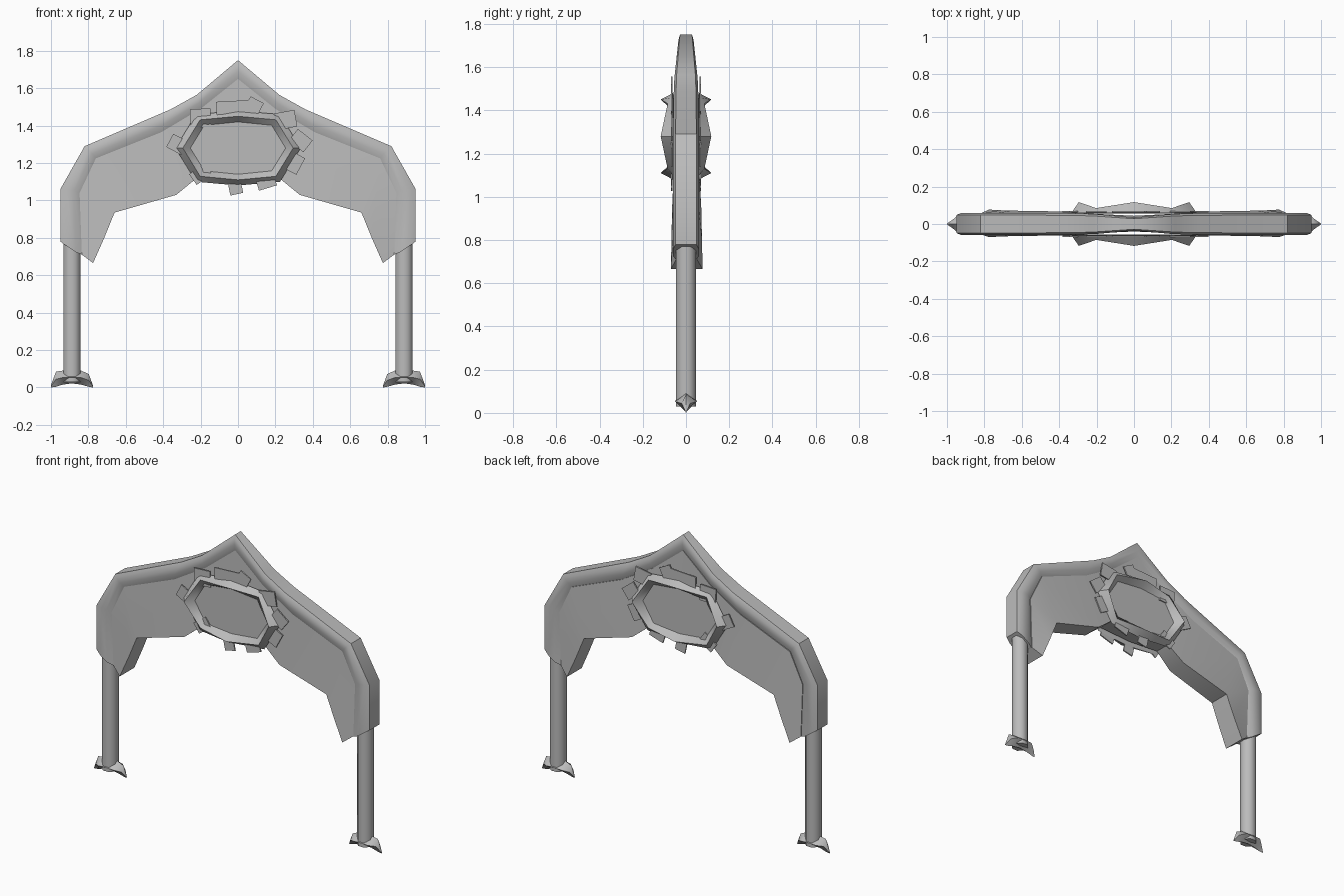
import bpy, math
from mathutils import Vector

cube = bpy.data.objects.get("Cube")
if cube:
    bpy.data.objects.remove(cube)

stone = bpy.data.materials.new("grey stone")
stone.use_nodes = True
GREY = (0.5, 0.5, 0.5, 1)
stone.diffuse_color = GREY
stone.node_tree.nodes["Principled BSDF"].inputs["Base Color"].default_value = GREY


def make(name, verts, faces, mirror=(True, False), smooth=35):
    """Mesh object, optionally mirrored across x and y."""
    mesh = bpy.data.meshes.new(name)
    mesh.from_pydata([tuple(v) for v in verts], [], faces)
    mesh.materials.append(stone)
    obj = bpy.data.objects.new(name, mesh)
    bpy.context.collection.objects.link(obj)
    bpy.ops.object.select_all(action='DESELECT')
    obj.select_set(True)
    bpy.context.view_layer.objects.active = obj
    bpy.ops.object.mode_set(mode='EDIT')
    bpy.ops.mesh.select_all(action='SELECT')
    bpy.ops.mesh.normals_make_consistent(inside=False)
    bpy.ops.object.mode_set(mode='OBJECT')
    if any(mirror):
        mod = obj.modifiers.new("mirror", 'MIRROR')
        mod.use_axis = (mirror[0], mirror[1], False)
    if smooth:
        bpy.ops.object.shade_smooth_by_angle(angle=math.radians(smooth))
    return obj


def loft(name, sections, loop=False, cap_start=False, cap_end=True, **kw):
    """Skin between closed cross-sections with equal point counts."""
    n, m = len(sections[0]), len(sections)
    verts = [p for s in sections for p in s]
    faces = []
    for i in range(m if loop else m - 1):
        a, b = i * n, (i + 1) % m * n
        faces += [(a + j, a + (j + 1) % n, b + (j + 1) % n, b + j) for j in range(n)]
    if cap_start:
        faces.append(tuple(range(n)))
    if cap_end:
        faces.append(tuple(range((m - 1) * n, m * n)))
    return make(name, verts, faces, **kw)


def two_sided(front, back=1.0):
    """Close a front half-section with its copy on the back."""
    return front + [(x, -y * back, z) for x, y, z in reversed(front)]


# Guide lines of one half of the arch, from the peak to the foot
outer = [(0, 1.75), (.22, 1.565), (.36, 1.487), (.82, 1.29), (.95, 1.06), (.95, .78)]
lip = [(0, 1.69), (.21, 1.52), (.40, 1.405), (.78, 1.25), (.875, 1.055), (.87, .725)]
groove = [(0, 1.65), (.2, 1.49), (.41, 1.365), (.76, 1.225), (.847, 1.04), (.835, .71)]
hem = [(0, 1.10), (.22, 1.12), (.33, 1.03), (.66, .935), (.715, .8), (.775, .665)]
depth = [.035, .054, .058, .06, .06, .06]
inset = [.028, .04, .045, .048, .046, .046]
flare = [.04, .05, .06, .065, .067, .07]

# Outer band and the hanging panel below it
band, panel = [], []
for o, l, g, h, d, i, f in zip(outer, lip, groove, hem, depth, inset, flare):
    s = Vector(o).lerp(Vector(l), .4)
    band.append(two_sided([(o[0], -d * .8, o[1]), (s[0], -d, s[1]),
                           (l[0], -d, l[1]), (g[0], -i, g[1])]))
    panel.append(two_sided([(g[0], -i, g[1]), (h[0], -f, h[1])], 1.1))
loft("arch_band", band, smooth=32)
loft("arch_panel", panel)

# Posts
post = [[(.888 + .05 * math.cos(a), .05 * math.sin(a), z)
         for a in [math.radians(22.5 + 45 * k) for k in range(8)]] for z in (.03, .95)]
loft("post", post, cap_start=True, smooth=50)

# Feet: tapered pointed blocks
foot = []
for dx, w, low, high in [(-.112, .003, 0, .012), (-.09, .02, .004, .072), (-.05, .05, .015, .09),
                         (0, .05, .022, .09), (.05, .05, .015, .09),
                         (.085, .02, .004, .085), (.112, .003, 0, .012)]:
    x, mid = .888 + dx, (low + high) / 2
    foot.append([(x, -w, mid), (x, 0, low), (x, w, mid), (x, 0, high)])
loft("foot", foot, cap_start=True, smooth=40)

# Oval frame with a ridge that rises and falls around it
CENTRE = 1.28
frame, rim = [], []
for k in range(8):
    diagonal = k % 2
    a = math.radians(45 * k)
    c, s = math.cos(a), math.sin(a)
    if diagonal:
        c, s = math.copysign(1, c), math.copysign(1, s)
    ox, oz = (.225, .18) if diagonal else (.335, .2)
    ix, iz = (.18, .122) if diagonal else (.255, .14)
    ridge = .085 if diagonal else .117
    mx, mz = (ox + ix) / 2, (oz + iz) / 2
    frame.append([(c * ox, -.06, CENTRE + s * oz), (c * mx, -ridge, CENTRE + s * mz),
                  (c * ix, -.065, CENTRE + s * iz), (c * mx, -.055, CENTRE + s * mz)])
    rim.append((c * mx, -.063, CENTRE + s * mz))
loft("oval_frame", frame, loop=True, cap_end=False, mirror=(False, True), smooth=50)
make("oval_disc", rim, [tuple(range(8))], mirror=(False, True), smooth=0)

# Ragged stone tabs behind the frame: centre x, z, width, height, tilt
tabs = [(-.2, 1.44, .11, .1, 3), (-.015, 1.49, .2, .085, 3), (.085, 1.505, .08, .075, -28),
        (.255, 1.43, .11, .09, 10), (.335, 1.32, .1, .08, -38), (.3, 1.2, .08, .1, -28),
        (.15, 1.1, .1, .07, 17), (-.015, 1.075, .07, .085, 12), (-.2, 1.14, .1, .07, 35),
        (-.325, 1.3, .09, .08, -28)]
verts, faces = [], []
for x, z, w, h, tilt in tabs:
    t = math.radians(tilt)
    first = len(verts)
    for y in (-.062, -.07):
        for u, v in ((-1, -1), (1, -1), (1, 1), (-1, 1)):
            u, v = u * w / 2, v * h / 2
            verts.append((x + u * math.cos(t) - v * math.sin(t), y,
                          z + u * math.sin(t) + v * math.cos(t)))
    q = [first + k for k in range(8)]
    faces += [tuple(q[:4]), tuple(q[4:])]
    faces += [(q[k], q[(k + 1) % 4], q[4 + (k + 1) % 4], q[4 + k]) for k in range(4)]
make("frame_tabs", verts, faces, mirror=(False, True), smooth=0)
